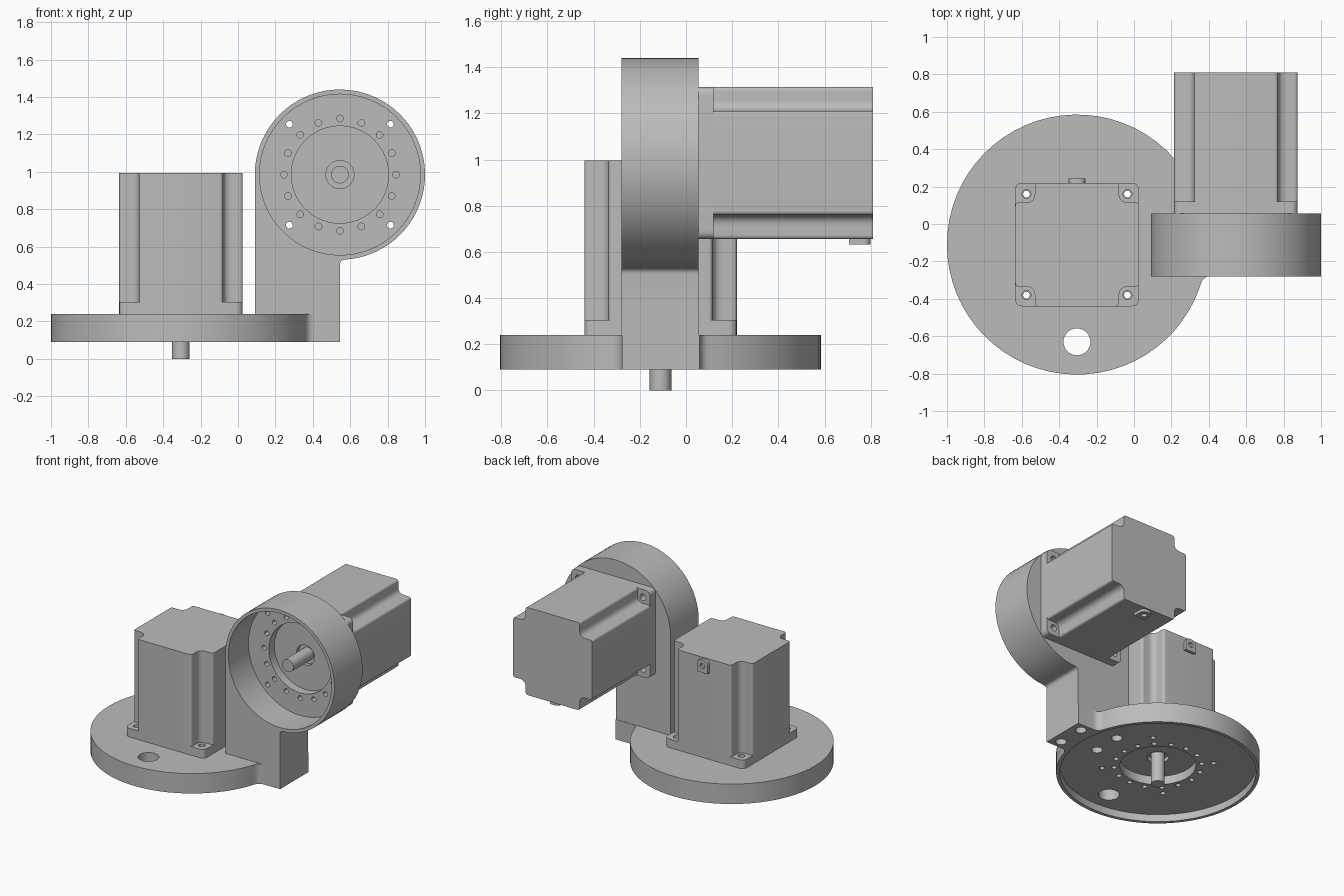
import bpy, bmesh, math
from mathutils import Matrix, Vector

cube = bpy.data.objects.get("Cube")
if cube:
    bpy.data.objects.remove(cube, do_unlink=True)

metal = bpy.data.materials.new("grey metal")
metal.use_nodes = True
GREY = (0.5, 0.5, 0.5, 1)
metal.diffuse_color = GREY
metal.node_tree.nodes["Principled BSDF"].inputs["Base Color"].default_value = GREY


def rounded(corners, steps=6):
    """Round each (x, y, radius) corner of an outline."""
    out = []
    for i, (x, y, r) in enumerate(corners):
        p = Vector((x, y))
        if r == 0:
            out.append(p)
            continue
        before = (Vector(corners[i - 1][:2]) - p).normalized()
        after = (Vector(corners[(i + 1) % len(corners)][:2]) - p).normalized()
        t = r / math.tan(before.angle(after) / 2)
        a, b = p + before * t, p + after * t
        for k in range(steps + 1):
            s = k / steps
            out.append(a * (1 - s) ** 2 + p * 2 * s * (1 - s) + b * s * s)
    return out


def arc(radius, start, end, steps):
    angles = [start + (end - start) * k / steps for k in range(steps + 1)]
    return [(radius * math.cos(a), radius * math.sin(a), 0) for a in angles]


def circle(radius, x=0, y=0, sides=24):
    return [Vector((x + px, y + py)) for px, py, _ in arc(radius, 0, math.tau, sides)[:-1]]


def prisms(name, pieces):
    """One object made of extruded outlines: (outline, low, high)."""
    bm = bmesh.new()
    for outline, low, high in pieces:
        rings = [[bm.verts.new((p[0], p[1], z)) for p in outline] for z in (low, high)]
        bm.faces.new(rings[0])
        bm.faces.new(rings[1])
        n = len(outline)
        for i in range(n):
            j = (i + 1) % n
            bm.faces.new((rings[0][i], rings[0][j], rings[1][j], rings[1][i]))
    bmesh.ops.recalc_face_normals(bm, faces=bm.faces)
    mesh = bpy.data.meshes.new(name)
    bm.to_mesh(mesh)
    bm.free()
    mesh.materials.append(metal)
    obj = bpy.data.objects.new(name, mesh)
    bpy.context.collection.objects.link(obj)
    return obj


def cut(obj, pieces):
    cutter = prisms("cutter", pieces)
    cutter.hide_render = True
    mod = obj.modifiers.new("cut", "BOOLEAN")
    mod.operation = "DIFFERENCE"
    mod.solver = "EXACT"
    mod.object = cutter
    bpy.context.view_layer.objects.active = obj
    bpy.ops.object.modifier_apply(modifier=mod.name)
    bpy.data.objects.remove(cutter, do_unlink=True)


def finish(obj, matrix):
    obj.data.transform(matrix)
    bpy.ops.object.select_all(action="DESELECT")
    obj.select_set(True)
    bpy.context.view_layer.objects.active = obj
    bpy.ops.object.shade_smooth_by_angle(angle=math.radians(30))


HALF = 0.33      # half width of a motor
PITCH = 0.27     # mounting hole offset
FLOOR = -0.095   # recess floor below the mounting face
CORNERS = [(sx * PITCH, sy * PITCH) for sx in (-1, 1) for sy in (-1, 1)]


def motor(prefix, place):
    # mounting flange with corner holes
    square = [(x * HALF, y * HALF, 0.04) for x, y in ((1, 1), (-1, 1), (-1, -1), (1, -1))]
    flange = prisms(prefix + "_motor_flange", [(rounded(square), 0, 0.065)])
    cut(flange, [(circle(0.024, x, y), -0.1, 0.2) for x, y in CORNERS])
    finish(flange, place)

    # body with a rounded notch down each corner
    notch = 0.225
    corners = []
    for turn in range(4):
        c, s = round(math.cos(turn * math.pi / 2)), round(math.sin(turn * math.pi / 2))
        for x, y, r in ((HALF, notch, 0.02), (notch, notch, 0.05), (notch, HALF, 0.02)):
            corners.append((c * x - s * y, s * x + c * y, r))
    finish(prisms(prefix + "_motor_body", [(rounded(corners), 0.065, 0.755)]), place)

    # output shaft
    finish(prisms(prefix + "_shaft", [(circle(0.047, sides=32), -0.24, 0.01)]), place)

    # cable tab near the end of the body
    tab_outline = [(-0.045, 0.65, 0), (0.045, 0.65, 0), (0.045, 0.745, 0.04), (-0.045, 0.745, 0.04)]
    tab = prisms(prefix + "_cable_tab", [(rounded(tab_outline), -HALF - 0.022, -HALF + 0.002)])
    cut(tab, [(circle(0.02, 0, 0.7), -HALF - 0.1, -HALF - 0.003)])
    finish(tab, place @ Matrix.Rotation(math.pi / 2, 4, "X"))


def housing(name, outline, depth, recess, place, extra):
    """Plate with a stepped round recess and a ring of bolt holes."""
    obj = prisms(name, [(outline, -depth, 0)])
    below = -depth - 0.1
    cut(obj, [(circle(recess, sides=64), below, FLOOR)])
    cut(obj, [(circle(0.26, sides=48), below, -0.03)])
    holes = [(circle(0.075, sides=32), below, 0.1)]
    holes += [(circle(0.018, x, y, 16), below, 0.1) for x, y in CORNERS]
    for k in range(16):
        a = k * math.tau / 16
        holes.append((circle(0.018, 0.3 * math.cos(a), 0.3 * math.sin(a), 16), below, -0.045))
    cut(obj, holes + extra)
    finish(obj, place)


# round base with a squared tongue that carries the arm
base_place = Matrix.Translation((-0.305, -0.11, 0.24))
R, W = 0.695, 0.168
start = math.asin(W / R)
base_outline = arc(R, start, math.tau - start, 60)
base_outline[0] = (*base_outline[0][:2], 0.06)
base_outline[-1] = (*base_outline[-1][:2], 0.06)
base_outline += [(0.85, -W, 0), (0.85, W, 0)]
base_holes = [(circle(0.072, 0, -0.52, 32), -0.3, 0.1)]
base_holes += [(circle(0.038, x, y), -0.3, -0.05) for x in (0.455, 0.775) for y in (-0.105, 0.105)]
housing("base_plate", rounded(base_outline), 0.15, 0.67, base_place, base_holes)
motor("base", base_place)

# upright arm: a drum on an offset foot, lying on its side
arm_place = Matrix.Translation((0.545, 0.055, 0.985)) @ Matrix.Rotation(-math.pi / 2, 4, "X")
arm_outline = arc(0.455, math.pi / 2, -math.pi, 54)
arm_outline[0] = (*arm_outline[0][:2], 0.03)
arm_outline += [(-0.455, 0.745, 0), (0, 0.745, 0)]
housing("arm_housing", rounded(arm_outline), 0.335, 0.43, arm_place, [])
motor("arm", arm_place)
